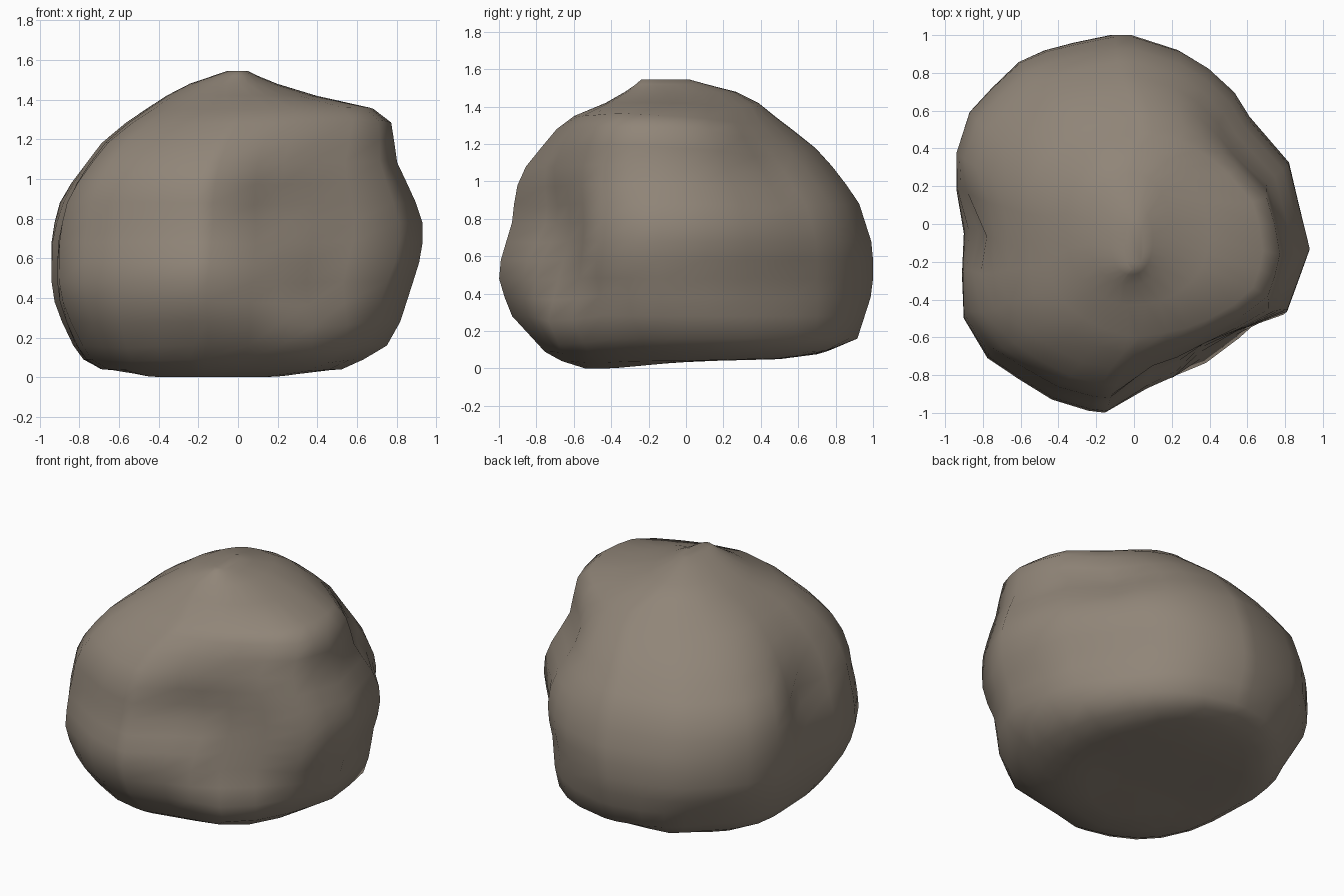
import bpy, bmesh, math
from mathutils import Vector

if "Cube" in bpy.data.objects:
    bpy.data.objects.remove(bpy.data.objects["Cube"])

# Plan outline, counter-clockwise from the right
OUTLINE = [(.94, -.15), (.88, .1), (.83, .32), (.62, .57), (.54, .7), (.4, .83), (.25, .92), (0, 1),
           (-.1, 1), (-.3, .96), (-.46, .92), (-.6, .86), (-.75, .72), (-.87, .59), (-.94, .37),
           (-.94, .18), (-.9, -.05), (-.91, -.27), (-.9, -.5), (-.77, -.71), (-.6, -.82),
           (-.42, -.93), (-.22, -.99), (-.13, -1), (.1, -.86), (.25, -.8), (.4, -.7),
           (.6, -.6), (.82, -.49), (.88, -.32)]

# Side profiles as (height, extent)
LEFT = [(0, -.55), (.03, -.68), (.07, -.77), (.15, -.83), (.25, -.88), (.42, -.94), (.7, -.94),
        (.86, -.91), (1, -.83), (1.22, -.66), (1.35, -.47), (1.44, -.33), (1.5, -.2), (1.54, -.05)]
RIGHT = [(0, .35), (.05, .57), (.17, .77), (.28, .82), (.6, .92), (.75, .94), (.9, .89),
         (1.08, .8), (1.28, .77), (1.35, .68), (1.42, .4), (1.48, .2), (1.54, .05)]
FRONT = [(0, -.54), (.06, -.73), (.28, -.93), (.46, -1), (.58, -.99), (.8, -.93), (.95, -.92),
         (1.08, -.86), (1.25, -.72), (1.33, -.65), (1.41, -.45), (1.47, -.34), (1.54, -.24)]
BACK = [(0, .7), (.07, .82), (.14, .91), (.42, 1), (.65, 1), (.9, .92),
        (1.15, .73), (1.3, .55), (1.46, .34), (1.5, .2), (1.54, .02)]
LEVELS = [0, .04, .09, .16, .28, .38, .48, .58, .68, .78, .88, .98, 1.08, 1.18,
          1.28, 1.35, 1.42, 1.48, 1.52, 1.545]
# Underside height along y, and how far each level is rounded to a full oval
FLOOR = [(-1, 0), (-.4, 0), (0, .037), (.5, .05), (.73, .08), (.9, .14), (1, .16)]
ROUNDING = [(0, .7), (.2, .45), (.45, 0), (.95, 0), (1.3, .5), (1.42, .9), (1.54, 1)]

# Hollows (positive) and bulges (negative): centre, radius, depth
DENTS = [((.18, -.78, .83), .22, .065), ((.45, -.6, .57), .2, .06), ((.68, -.45, .38), .15, .03),
         ((.15, -.85, .42), .2, -.02), ((.42, -.66, .26), .18, -.04), ((-.9, -.03, .85), .16, .08),
         ((-.55, -.6, 1.1), .25, -.025), ((.52, .45, 1.25), .32, .075), ((.6, -.35, 1.2), .22, -.035),
         ((.45, -.65, .1), .22, -.05), ((-.6, -.7, .15), .22, -.03), ((-.6, .65, .15), .25, .035)]


def sample(profile, z):
    for (z0, a), (z1, b) in zip(profile, profile[1:]):
        if z <= z1:
            return a + (b - a) * (z - z0) / (z1 - z0)
    return profile[-1][1]


def section(x, y, w):
    """Outline point in a unit box, blended towards a superellipse by w."""
    u, v = x / .94, y
    r = (abs(u) ** 2.2 + abs(v) ** 2.2) ** (1 / 2.2)
    return u + (u / r - u) * w, v + (v / r - v) * w


# Boulder body: stacked rings fitted to the profiles
bm = bmesh.new()
rings = []
for z in LEVELS:
    x0, x1, y0, y1 = (sample(p, z) for p in (LEFT, RIGHT, FRONT, BACK))
    ring = []
    for x, y in OUTLINE:
        u, v = section(x, y, sample(ROUNDING, z))
        ring.append(bm.verts.new((x0 + (x1 - x0) * (u + 1) / 2, y0 + (y1 - y0) * (v + 1) / 2, z)))
    rings.append(ring)
n = len(OUTLINE)

# Underside rings shrinking towards the middle
for k in (.7, .35):
    rings.insert(0, [bm.verts.new((v.co.x * k, v.co.y * k, 0)) for v in rings[0]])
for low, high in zip(rings, rings[1:]):
    for i in range(n):
        j = (i + 1) % n
        bm.faces.new((low[i], low[j], high[j], high[i]))
bm.faces.new(rings[0][::-1])
bm.faces.new(rings[-1])

# Weathered hollows and bulges, then the gently rising underside
middle = Vector((0, 0, .65))
for v in bm.verts:
    start = v.co.copy()
    for centre, radius, depth in DENTS:
        c = Vector(centre)
        w = math.exp(-((start - c).length / radius) ** 2)
        v.co += (middle - c).normalized() * depth * w
    v.co.z = max(v.co.z, sample(FLOOR, v.co.y) + start.z * .1)
bmesh.ops.recalc_face_normals(bm, faces=bm.faces)
for f in bm.faces:
    f.smooth = True

mesh = bpy.data.meshes.new("boulder")
bm.to_mesh(mesh)
bm.free()
boulder = bpy.data.objects.new("boulder", mesh)
bpy.context.collection.objects.link(boulder)

# Stone colour
stone = bpy.data.materials.new("taupe_stone")
stone.diffuse_color = (.28, .235, .188, 1)
stone.use_nodes = True
stone.node_tree.nodes["Principled BSDF"].inputs["Base Color"].default_value = stone.diffuse_color
mesh.materials.append(stone)
